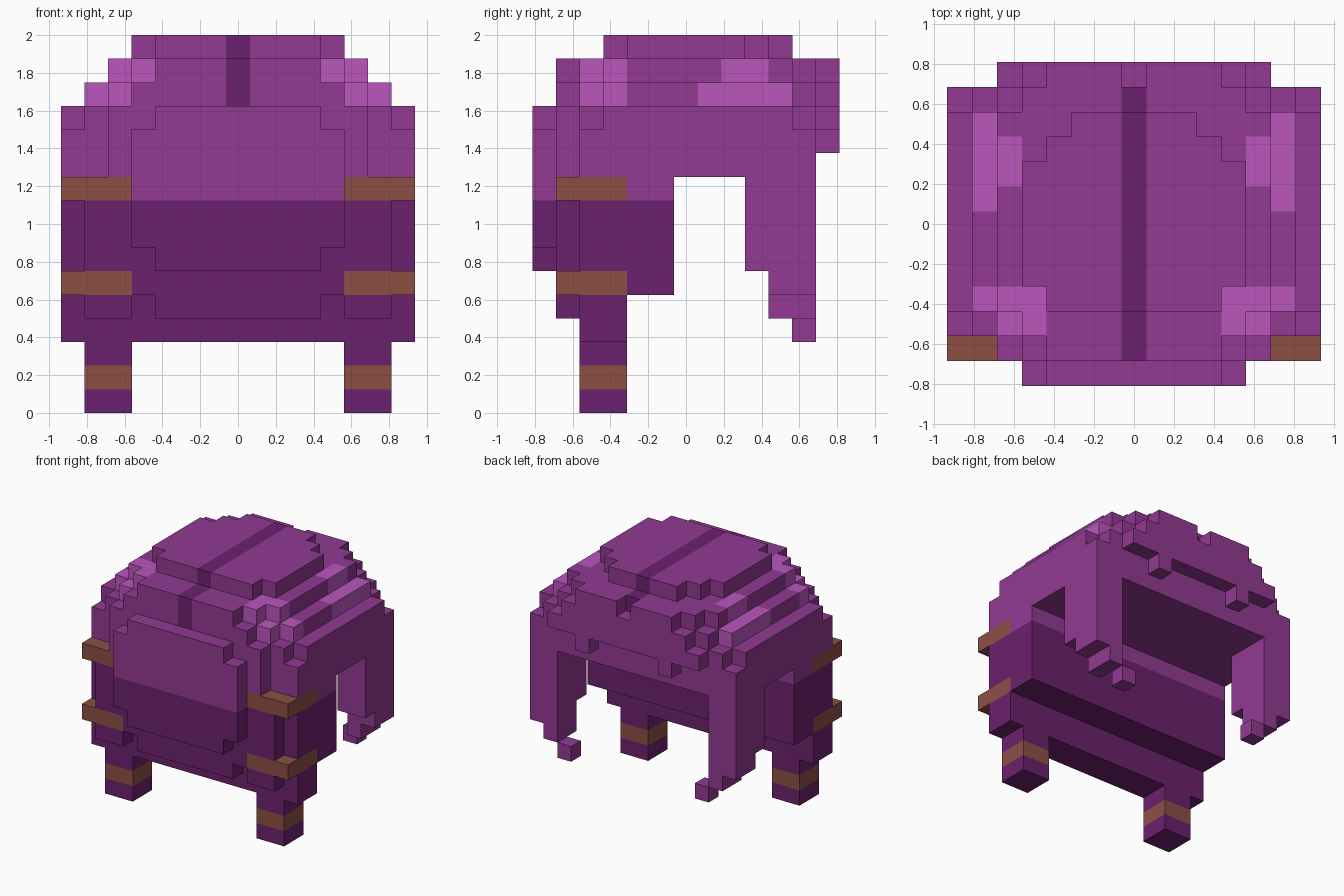
import bpy, bmesh
from mathutils import Vector

cube = bpy.data.objects.get("Cube")
if cube:
    bpy.data.objects.remove(cube, do_unlink=True)

U = 0.125  # edge of one block


def material(name, rgb):
    m = bpy.data.materials.new(name)
    m.use_nodes = True
    m.diffuse_color = (*rgb, 1)
    m.node_tree.nodes["Principled BSDF"].inputs["Base Color"].default_value = (*rgb, 1)
    return m


PURPLE, DARK, BROWN, PINK = range(4)
MATS = [
    material("purple", (0.287, 0.041, 0.287)),
    material("dark_purple", (0.147, 0.015, 0.153)),
    material("brown", (0.266, 0.078, 0.060)),
    material("light_purple", (0.497, 0.093, 0.515)),
]

blocks = {}  # block position -> (part, colour)


def box(part, x, y, z, colour):
    """Fill inclusive block ranges, mirrored left to right."""
    for i in range(x[0], x[1] + 1):
        for j in range(y[0], y[1] + 1):
            for k in range(z[0], z[1] + 1):
                for s in (1, -1):
                    blocks[s * i, j, k] = (part, colour)


def layer(part, z, rows, colour=PURPLE):
    """Fill one level from rows of (first y, last y, half width)."""
    for y0, y1, half in rows:
        box(part, (0, half), (y0, y1), (z, z), colour)


# Rounded cap, level by level
for z in (10, 11):
    layer("cap", z, [(-5, -5, 5), (-4, 5, 7)])
for z, w in ((12, 7), (13, 6), (14, 5)):
    layer("cap", z, [(-5, -5, w - 2), (-4, -4, w - 1), (-3, 4, w), (5, 5, w - 1), (6, 6, w - 2)])
layer("cap", 15, [(-3, -3, 3), (-2, 2, 4), (3, 3, 3), (4, 4, 2)])
del blocks[0, 6, 14]

# Teeth along the back hem
box("back_hem", (3, 3), (6, 6), (11, 11), PURPLE)

# Dark stripe over the crown
for pos in list(blocks):
    if pos[0] == 0 and pos[2] >= 13 and pos[1] <= 5:
        blocks[pos] = ("crown_stripe", DARK)

# Light shine patches
box("shine", (4, 4), (-4, -4), (14, 14), PINK)
box("shine", (4, 5), (-3, -3), (14, 14), PINK)
box("shine", (5, 5), (-4, -4), (13, 13), PINK)
box("shine", (6, 6), (-3, -3), (13, 13), PINK)
box("shine", (5, 5), (2, 3), (14, 14), PINK)
box("shine", (6, 6), (1, 4), (13, 13), PINK)

# Front wall, two tones
box("front_wall", (0, 7), (-4, -1), (5, 8), DARK)
box("front_wall", (0, 7), (-4, -1), (9, 9), PURPLE)
box("front_wall", (0, 7), (-4, -3), (3, 4), DARK)
box("front_wall", (0, 3), (-5, -5), (4, 4), DARK)
box("front_wall", (5, 6), (-5, -5), (4, 4), DARK)
box("front_wall", (0, 6), (-5, -5), (5, 8), DARK)
box("front_wall", (0, 4), (-5, -5), (9, 9), PURPLE)

# Raised front panel
box("front_panel", (0, 3), (-6, -6), (6, 6), DARK)
box("front_panel", (0, 4), (-6, -6), (7, 8), DARK)
box("front_panel", (0, 4), (-6, -6), (9, 11), PURPLE)
box("front_panel", (0, 3), (-6, -6), (12, 12), PURPLE)

# Brown bands wrapping the front corners
for z in (5, 9):
    box("corner_bands", (5, 7), (-5, -5), (z, z), BROWN)
    box("corner_bands", (7, 7), (-4, -3), (z, z), BROWN)

# Front tails with a brown band
for z in range(3):
    box("front_tails", (5, 6), (-4, -3), (z, z), BROWN if z == 1 else DARK)

# Back strands, curling inward at the tip
box("back_strands", (6, 7), (3, 5), (6, 9), PURPLE)
box("back_strands", (6, 7), (4, 5), (5, 5), PURPLE)
box("back_strands", (6, 6), (4, 5), (4, 4), PURPLE)
box("back_strands", (5, 5), (5, 5), (3, 3), PURPLE)


def build(part):
    """Make one object from the exposed faces of its blocks."""
    bm = bmesh.new()
    for pos, (name, colour) in blocks.items():
        if name != part:
            continue
        centre = Vector((pos[0], pos[1], pos[2] + 0.5))
        for axis in range(3):
            for sign in (1, -1):
                n = Vector((0, 0, 0))
                n[axis] = sign
                if tuple(int(p + d) for p, d in zip(pos, n)) in blocks:
                    continue
                a = Vector((0, 0, 0))
                a[(axis + 1) % 3] = 0.5
                b = n.cross(a)
                mid = centre + n * 0.5
                corners = (mid - a - b, mid + a - b, mid + a + b, mid - a + b)
                f = bm.faces.new([bm.verts.new(c * U) for c in corners])
                f.material_index = colour
    bmesh.ops.remove_doubles(bm, verts=bm.verts, dist=0.001)
    mesh = bpy.data.meshes.new(part)
    bm.to_mesh(mesh)
    bm.free()
    for m in MATS:
        mesh.materials.append(m)
    bpy.context.collection.objects.link(bpy.data.objects.new(part, mesh))


for part in sorted({p for p, c in blocks.values()}):
    build(part)
